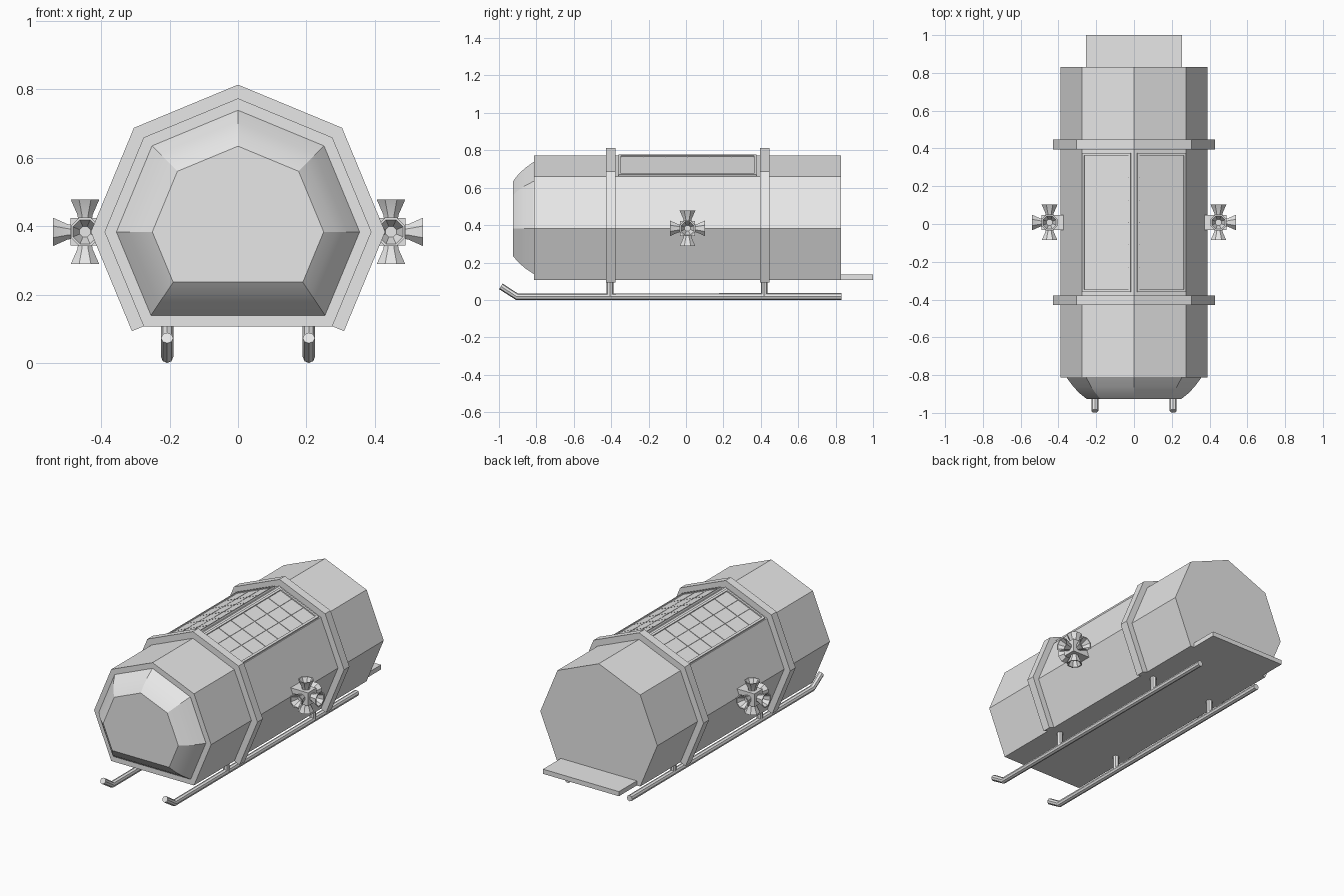
import bpy, bmesh, math
from mathutils import Vector

if "Cube" in bpy.data.objects:
    bpy.data.objects.remove(bpy.data.objects["Cube"])

GREY = bpy.data.materials.new("hull grey")
GREY.diffuse_color = (0.8, 0.8, 0.8, 1)
GREY.use_nodes = True
GREY.node_tree.nodes["Principled BSDF"].inputs["Base Color"].default_value = GREY.diffuse_color

T = math.radians(22.5)
CZ, FLOOR, RAD = 0.383, 0.107, 0.39      # hull axis height, flat bottom, corner radius


def loft(name, groups, mirror=False, smooth=None):
    """Each group is a list of equal-length cross-sections, skinned and capped."""
    bm = bmesh.new()
    for sections in groups:
        rings = [[bm.verts.new(p) for p in s] for s in sections]
        n = len(rings[0])
        for a, b in zip(rings, rings[1:]):
            for i in range(n):
                j = (i + 1) % n
                bm.faces.new((a[i], a[j], b[j], b[i]))
        bm.faces.new(rings[0])
        bm.faces.new(rings[-1])
    bmesh.ops.recalc_face_normals(bm, faces=bm.faces)
    me = bpy.data.meshes.new(name)
    bm.to_mesh(me)
    bm.free()
    me.materials.append(GREY)
    ob = bpy.data.objects.new(name, me)
    bpy.context.collection.objects.link(ob)
    if mirror:
        ob.modifiers.new("mirror", 'MIRROR').use_axis[0] = True
    if smooth:
        bpy.ops.object.select_all(action='DESELECT')
        ob.select_set(True)
        bpy.context.view_layer.objects.active = ob
        bpy.ops.object.shade_smooth_by_angle(angle=math.radians(smooth))
    return ob


def box(x0, x1, y0, y1, z0, z1):
    return [[(x0, y0, z), (x1, y0, z), (x1, y1, z), (x0, y1, z)] for z in (z0, z1)]


def outline(d):
    """Octagon with its lowest corner cut flat, every side moved inward by d."""
    r = RAD - d / math.cos(T)
    zb = FLOOR + d
    xb = r - (CZ - zb) * math.tan(T)
    up = [(r * math.sin(a), CZ + r * math.cos(a))
          for a in (math.radians(45 * k) for k in range(-2, 3))]
    return [(-xb, zb)] + up + [(xb, zb)]


def hull_ring(d, y):
    return [(x, y, z) for x, z in outline(d)]


# Hull and bevelled nose
loft("hull", [[hull_ring(0, -0.813), hull_ring(0, 0.83)]])
loft("nose", [[hull_ring(0.032 + d, y) for d, y in
               ((0, -0.80), (0, -0.815), (0.032, -0.862), (0.064, -0.898), (0.097, -0.926))]],
     smooth=28)

# Straps wrapped round the hull, open underneath
H = 0.037
inner, outer = outline(0), outline(-H)
for k, s in ((0, -1), (6, 1)):
    outer[k] = (inner[k][0] + s * H * math.cos(T), inner[k][1] - H * math.sin(T))
for name, y0, y1 in (("front_strap", -0.429, -0.378), ("rear_strap", 0.395, 0.447)):
    loft(name, [[[(i[0], y0, i[1]), (o[0], y0, o[1]), (o[0], y1, o[1]), (i[0], y1, i[1])]
                 for i, o in zip(inner, outer)]])

# Rear step
loft("rear_step", [box(-0.253, 0.253, 0.82, 1.0, 0.107, 0.135)])


# Solar panels on the two roof slopes
def on_roof(b):
    return [[(u * math.cos(T) + h * math.sin(T), y,
              CZ + RAD - u * math.sin(T) + h * math.cos(T)) for u, y, h in s] for s in b]


U0, U1, Y0, Y1, W = 0.016, 0.294, -0.36, 0.376, 0.013
loft("panel_frame", [on_roof(box(*b, -0.004, 0.011)) for b in (
    (U0, U0 + W, Y0, Y1), (U1 - W, U1, Y0, Y1),
    (U0 + W, U1 - W, Y0, Y0 + W), (U0 + W, U1 - W, Y1 - W, Y1))], mirror=True)
loft("panel_base", [on_roof(box(U0 + W, U1 - W, Y0 + W, Y1 - W, -0.004, 0.003))], mirror=True)
COLS, ROWS, GAP = 3, 6, 0.002
du, dy = (U1 - U0 - 2 * W) / COLS, (Y1 - Y0 - 2 * W) / ROWS
cells = []
for i in range(COLS):
    for j in range(ROWS):
        u, y = U0 + W + i * du, Y0 + W + j * dy
        cells.append(on_roof(box(u + GAP, u + du - GAP, y + GAP, y + dy - GAP, 0.002, 0.006)))
loft("solar_cells", cells, mirror=True)

# Thruster blocks with five hollow nozzles each
C = Vector((0.447, 0.008, 0.383))
loft("thruster_block", [box(0.36, C.x + 0.042, C.y - 0.04, C.y + 0.04, C.z - 0.04, C.z + 0.04)],
     mirror=True)
nozzles = []
for d in ((1, 0, 0), (0, 1, 0), (0, -1, 0), (0, 0, 1), (0, 0, -1)):
    q = Vector(d).to_track_quat('Z', 'Y')
    nozzles.append([[C + q @ Vector((r * math.cos(a), r * math.sin(a), h))
                     for a in (math.tau * (k + 0.5) / 8 for k in range(8))]
                    for h, r in ((0.036, 0.022), (0.05, 0.024), (0.094, 0.045),
                                 (0.094, 0.038), (0.052, 0.017))])
loft("thruster_nozzles", nozzles, mirror=True, smooth=30)

# Landing skids with upturned tips, and their struts
SX, SR = 0.207, 0.018
ring = [(SR * math.cos(math.tau * k / 8), SR * math.sin(math.tau * k / 8)) for k in range(8)]
path = ((-0.99, 0.073, 31), (-0.905, 0.018, 15.5), (0.832, 0.018, 0))
loft("skid", [[[(SX + a, y - b * math.sin(math.radians(-t)) * -1 * -1, z + b * math.cos(math.radians(t)))
                for a, b in ring] for y, z, t in path]], mirror=True, smooth=30)
loft("skid_struts", [[[(SX + a, y + b, z) for a, b in ring] for z in (0.02, 0.115)]
                     for y in (-0.406, 0.418)], mirror=True, smooth=30)
